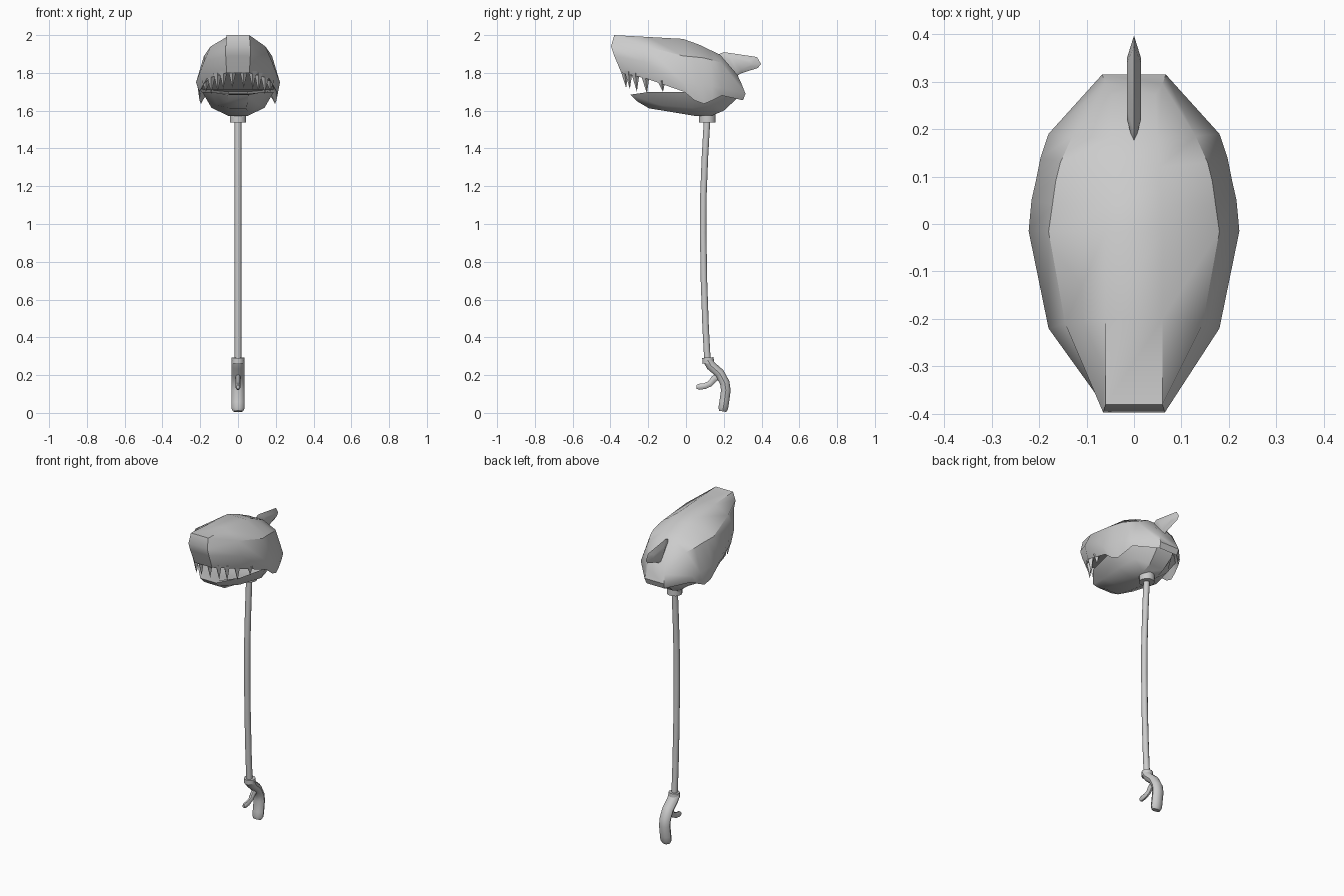
import bpy, bmesh, math
from mathutils import Vector


def finish(name, bm, angle=35):
    bmesh.ops.recalc_face_normals(bm, faces=bm.faces)
    me = bpy.data.meshes.new(name)
    bm.to_mesh(me)
    bm.free()
    ob = bpy.data.objects.new(name, me)
    bpy.context.collection.objects.link(ob)
    bpy.ops.object.select_all(action='DESELECT')
    ob.select_set(True)
    bpy.context.view_layer.objects.active = ob
    bpy.ops.object.shade_smooth_by_angle(angle=math.radians(angle))
    return ob


def loft(name, halves, angle=35):
    """Skin closed rings given as right-hand halves, mirrored in x, capped with strips."""
    bm = bmesh.new()
    rings = []
    for h in halves:
        pts = list(h) + [(-x, y, z) for x, y, z in reversed(h)]
        rings.append([bm.verts.new(p) for p in pts])
    n = len(rings[0])
    for a, b in zip(rings, rings[1:]):
        for i in range(n):
            j = (i + 1) % n
            bm.faces.new((a[i], a[j], b[j], b[i]))
    for r in (rings[0], rings[-1]):
        for i in range(n // 2 - 1):
            bm.faces.new((r[i], r[i + 1], r[n - 2 - i], r[n - 1 - i]))
    return finish(name, bm, angle)


def tube(name, path, rx, rt, sides=10):
    """Sweep an ellipse along a (y, z, scale) path in the x = 0 plane."""
    halves = []
    for k, (y, z, s) in enumerate(path):
        p, q = path[max(k - 1, 0)], path[min(k + 1, len(path) - 1)]
        d = Vector((q[0] - p[0], q[1] - p[1])).normalized()
        ring = []
        for i in range(sides // 2):
            t = math.pi * (i + 0.5) / (sides // 2)
            c = math.cos(t) * rt * s
            ring.append((math.sin(t) * rx * s, y - d.y * c, z + d.x * c))
        halves.append(ring)
    return loft(name, halves, 40)


# Upper head: stations from snout to nape (crown, brow, cheek, lip, palate)
loft("upper_head", [
    [(.06, -.38, 2.0), (.065, -.397, 1.94), (.065, -.38, 1.89), (.06, -.342, 1.80), (.05, -.33, 1.81)],
    [(.06, -.20, 1.99), (.145, -.21, 1.94), (.18, -.22, 1.86), (.165, -.21, 1.77), (.145, -.20, 1.78)],
    [(.06, -.016, 1.98), (.18, -.016, 1.89), (.222, -.015, 1.75), (.205, -.01, 1.70), (.19, -.01, 1.72)],
    [(.058, .04, 1.96), (.172, .04, 1.885), (.216, .05, 1.742), (.204, .045, 1.655), (.186, .045, 1.71)],
    [(.056, .08, 1.945), (.165, .09, 1.88), (.207, .09, 1.735), (.196, .095, 1.636), (.178, .095, 1.71)],
    [(.054, .12, 1.925), (.155, .13, 1.87), (.197, .14, 1.73), (.186, .14, 1.655), (.168, .14, 1.71)],
    [(.05, .18, 1.897), (.13, .185, 1.855), (.18, .19, 1.72), (.17, .19, 1.68), (.15, .18, 1.71)],
    [(.045, .272, 1.79), (.06, .295, 1.74), (.067, .315, 1.69), (.062, .302, 1.655), (.05, .285, 1.70)],
])

# Lower jaw: stations from chin to hinge (floor, rim, side, keel)
loft("lower_jaw", [
    [(.045, -.27, 1.688), (.055, -.295, 1.685), (.052, -.26, 1.65), (.045, -.195, 1.612)],
    [(.12, -.17, 1.67), (.145, -.19, 1.70), (.11, -.14, 1.63), (.05, -.10, 1.597)],
    [(.16, 0, 1.67), (.19, 0, 1.70), (.14, .03, 1.615), (.05, .05, 1.572)],
    [(.13, .16, 1.67), (.165, .17, 1.70), (.12, .15, 1.63), (.05, .14, 1.575)],
    [(.05, .24, 1.67), (.06, .275, 1.69), (.058, .265, 1.66), (.05, .20, 1.60)],
])

# Teeth: four-sided spikes hanging from the upper lip
bm = bmesh.new()
for x, y, top, tip in [(.03, -.325, 1.815, 1.72), (.078, -.305, 1.81, 1.715), (.108, -.268, 1.80, 1.70),
                       (.142, -.215, 1.785, 1.69), (.17, -.13, 1.76, 1.70)]:
    for s in (-1, 1):
        r = .022
        base = [bm.verts.new((s * x + r * a, y + r * b, top)) for a, b in ((1, 0), (0, 1), (-1, 0), (0, -1))]
        apex = bm.verts.new((s * x, y + .008, tip))
        bm.faces.new(base)
        for i in range(4):
            bm.faces.new((base[i], base[(i + 1) % 4], apex))
finish("teeth", bm, 20)

# Dorsal fin: thin edge with raised sides
outline = [(.165, 1.895), (.20, 1.91), (.376, 1.884), (.397, 1.847), (.38, 1.826), (.29, 1.797), (.25, 1.77)]
cy, cz = .29, 1.845
bm = bmesh.new()
edge = [bm.verts.new((0, y, z)) for y, z in outline]
for s in (-1, 1):
    side = [bm.verts.new((s * .015, cy + (y - cy) * .55, cz + (z - cz) * .55)) for y, z in outline]
    bm.faces.new(side)
    for i in range(len(edge)):
        j = (i + 1) % len(edge)
        bm.faces.new((edge[i], edge[j], side[j], side[i]))
finish("dorsal_fin", bm, 50)

# Neck collar, rod and rod socket
tube("neck_collar", [(.113, 1.60, 1), (.113, 1.538, 1)], .045, .045, 12)
tube("rod", [(.112, 1.56, 1), (.10, 1.35, 1), (.092, 1.15, 1), (.091, .95, 1),
             (.095, .70, 1), (.104, .45, 1), (.114, .27, 1)], .018, .018)
tube("rod_socket", [(.116, .293, 1), (.118, .262, 1)], .034, .032)

# Curved pistol grip and trigger
tube("grip", [(.115, .28, 1), (.132, .25, 1), (.178, .21, 1), (.205, .16, 1), (.211, .12, 1),
              (.202, .055, 1), (.197, .025, 1), (.194, .008, .75)], .035, .027)
tube("trigger", [(.18, .20, 1.2), (.148, .18, 1.1), (.128, .155, 1), (.10, .142, 1), (.068, .138, 1), (.056, .137, .6)],
     .013, .017, 8)
